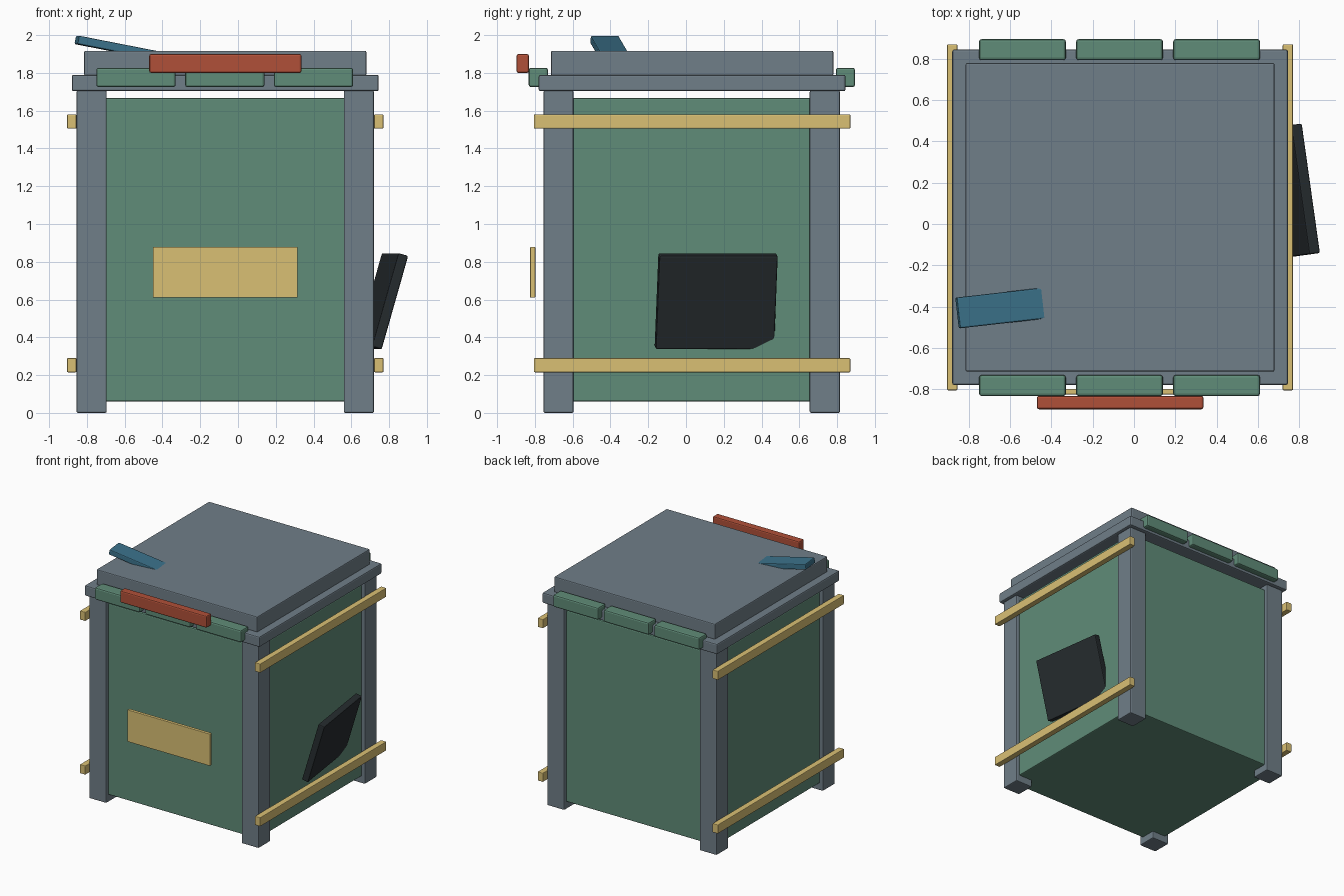
import bpy, bmesh
from math import radians
from mathutils import Matrix, Vector

if "Cube" in bpy.data.objects:
    bpy.data.objects.remove(bpy.data.objects["Cube"])


def material(name, srgb):
    m = bpy.data.materials.new(name)
    m.diffuse_color = [((c / 255 + 0.055) / 1.055) ** 2.4 for c in srgb] + [1]
    m.use_nodes = True
    m.node_tree.nodes["Principled BSDF"].inputs["Base Color"].default_value = m.diffuse_color
    return m


STEEL = material("steel", (112, 126, 136))
GREEN = material("green", (96, 140, 120))
BRASS = material("brass", (218, 192, 116))
RED = material("red", (176, 80, 56))
BLUE = material("blue", (60, 115, 140))
BLACK = material("black", (38, 44, 47))


def block(name, size, matrix, mat, bevel=0.008):
    """Box of the given size with slightly softened edges."""
    me = bpy.data.meshes.new(name)
    bm = bmesh.new()
    bmesh.ops.create_cube(bm, size=1)
    bmesh.ops.scale(bm, vec=size, verts=bm.verts)
    if bevel:
        bmesh.ops.bevel(bm, geom=bm.edges[:], offset=bevel, segments=2,
                        profile=0.5, affect='EDGES')
    bm.to_mesh(me)
    bm.free()
    me.materials.append(mat)
    ob = bpy.data.objects.new(name, me)
    ob.matrix_world = matrix
    bpy.context.collection.objects.link(ob)
    return ob


def span(name, x, y, z, mat, bevel=0.008):
    """Upright box from its ranges on each axis."""
    size = [b - a for a, b in (x, y, z)]
    mid = [(a + b) / 2 for a, b in (x, y, z)]
    return block(name, size, Matrix.Translation(mid), mat, bevel)


# Main body
span("body", (-0.825, 0.69), (-0.725, 0.785), (0.06, 1.667), GREEN)

# Corner posts
for sx, x in (("left", -0.855), ("right", 0.56)):
    for sy, y in (("front", -0.755), ("back", 0.655)):
        span(f"{sy}_{sx}_post", (x, x + 0.16), (y, y + 0.16), (0, 1.706), STEEL)

# Side rails
for sx, x in (("left", -0.905), ("right", 0.72)):
    for sz, z in (("lower", 0.215), ("upper", 1.505)):
        span(f"{sx}_{sz}_rail", (x, x + 0.05), (-0.805, 0.87), (z, z + 0.075),
             BRASS, 0.005)

# Stepped lid
span("lid_rim", (-0.88, 0.745), (-0.78, 0.845), (1.703, 1.79), STEEL, 0.01)
span("lid_top", (-0.815, 0.68), (-0.715, 0.78), (1.785, 1.917), STEEL)

# Edge pads, three per side, front and back
for sy, y in (("front", -0.833), ("back", 0.793)):
    for i in range(3):
        x = -0.75 + 0.47 * i
        span(f"{sy}_edge_pad_{i + 1}", (x, x + 0.42), (y, y + 0.102),
             (1.725, 1.827), GREEN, 0.012)

# Front handle and plain label plate
span("front_handle", (-0.47, 0.336), (-0.897, -0.832), (1.80, 1.90), RED, 0.01)
span("label_plate", (-0.45, 0.316), (-0.825, -0.798), (0.61, 0.878), BRASS, 0.003)

# Tilted latch sunk into the lid
turn = Matrix.Rotation(radians(6.5), 4, 'Z') @ Matrix.Rotation(radians(11), 4, 'Y')
block("lid_latch", (0.5, 0.15, 0.045),
      Matrix.Translation((-0.61, -0.403, 1.927)) @ turn, BLUE, 0.007)

# Tilted dark panel leaning out of the right side
size = Vector((0.055, 0.633, 0.515))
turn = Matrix.Rotation(radians(8), 4, 'Z') @ Matrix.Rotation(radians(16), 4, 'Y')
corner = Vector((0.902, -0.14, 0.831))
mid = corner - turn @ Vector((size.x / 2, -size.y / 2, size.z / 2))
block("side_panel", size, Matrix.Translation(mid) @ turn, BLACK, 0.008)
